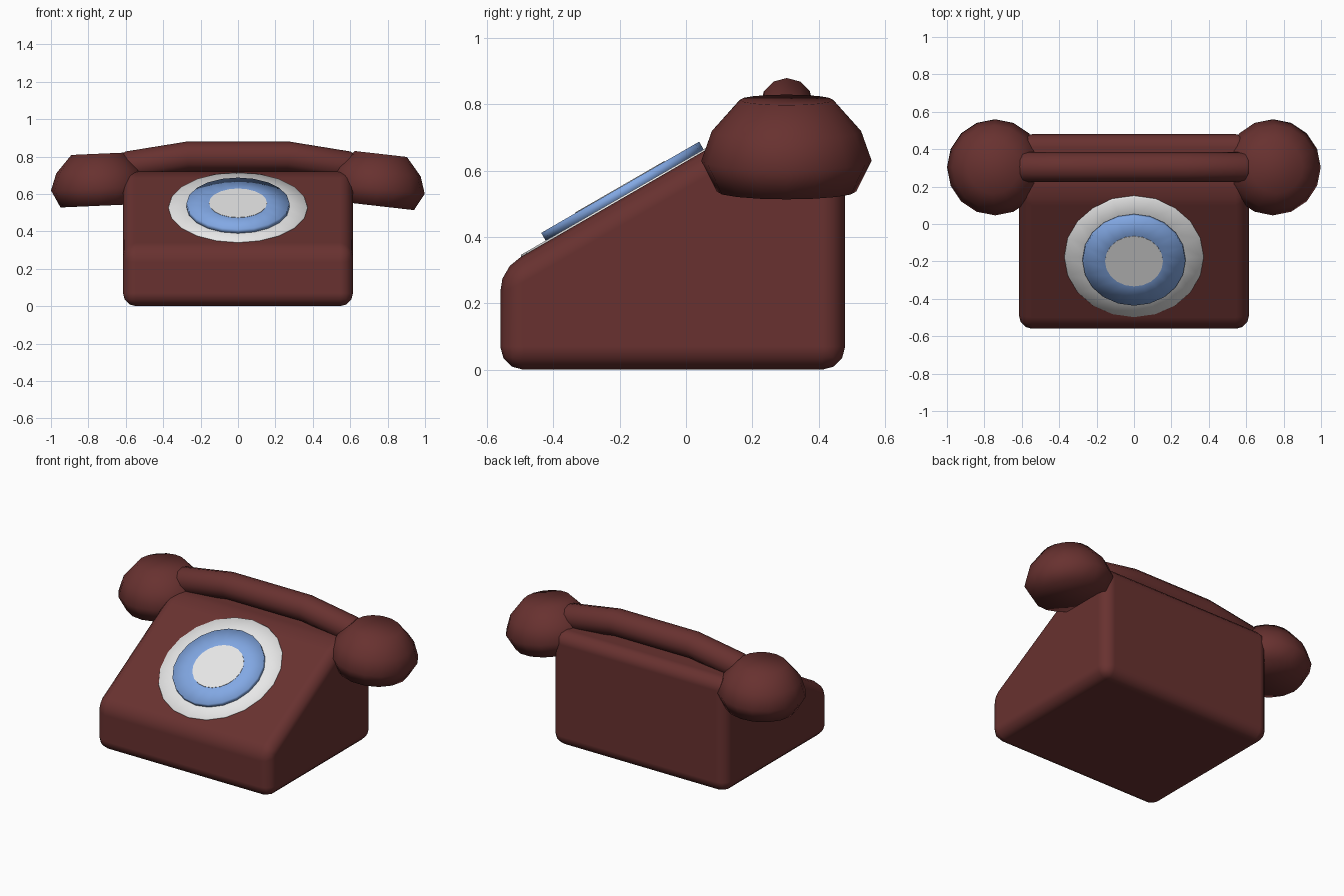
import bpy, bmesh, math
from mathutils import Vector

cube = bpy.data.objects.get("Cube")
if cube:
    bpy.data.objects.remove(cube, do_unlink=True)


def material(name, rgb):
    m = bpy.data.materials.new(name)
    m.use_nodes = True
    m.diffuse_color = (*rgb, 1)
    m.node_tree.nodes["Principled BSDF"].inputs["Base Color"].default_value = (*rgb, 1)
    return m


maroon = material("maroon", (0.138, 0.031, 0.029))
blue = material("light_blue", (0.223, 0.392, 0.775))
white = material("off_white", (0.8, 0.8, 0.8))


def add_mesh(name, bm, mat, smooth=True):
    bmesh.ops.recalc_face_normals(bm, faces=bm.faces)
    mesh = bpy.data.meshes.new(name)
    bm.to_mesh(mesh)
    bm.free()
    mesh.materials.append(mat)
    for p in mesh.polygons:
        p.use_smooth = smooth
    obj = bpy.data.objects.new(name, mesh)
    bpy.context.collection.objects.link(obj)
    return obj


def lathe(name, profile, sides, mat, location, rotation, smooth=True):
    """Turn a (radius, height) profile around z and cap both ends."""
    bm = bmesh.new()
    rings = []
    for r, z in profile:
        angles = [2 * math.pi * i / sides for i in range(sides)]
        rings.append([bm.verts.new((r * math.cos(a), r * math.sin(a), z)) for a in angles])
    for low, high in zip(rings, rings[1:]):
        for i in range(sides):
            j = (i + 1) % sides
            bm.faces.new((low[i], low[j], high[j], high[i]))
    bm.faces.new(rings[0])
    bm.faces.new(rings[-1])
    obj = add_mesh(name, bm, mat, smooth)
    obj.location = location
    obj.rotation_euler = rotation
    return obj


# Wedge-shaped body: side profile extruded across x, edges rounded
side = [(-0.56, 0), (0.48, 0), (0.48, 0.72), (0.159, 0.72), (-0.56, 0.304)]
half_width = 0.615
bm = bmesh.new()
face = bm.faces.new([bm.verts.new((-half_width, y, z)) for y, z in side])
new = bmesh.ops.extrude_face_region(bm, geom=[face])["geom"]
moved = [v for v in new if isinstance(v, bmesh.types.BMVert)]
bmesh.ops.translate(bm, verts=moved, vec=(2 * half_width, 0, 0))
body = add_mesh("body", bm, maroon)
bevel = body.modifiers.new("rounded_edges", "BEVEL")
bevel.width = 0.07
bevel.segments = 3
bevel.limit_method = "ANGLE"
bevel.angle_limit = math.radians(20)
bevel.harden_normals = True

# Dial on the slope: backing plate, raised ring and centre label
tilt = (math.radians(30), 0, 0)
normal = Vector((0, -math.sin(tilt[0]), math.cos(tilt[0])))
lathe("dial_plate", [(0.375, -0.004), (0.37, 0.005), (0.25, 0.005)], 20, white,
      (0, -0.175, 0.527), tilt)
dial_centre = Vector((0, -0.1825, 0.5225))
lathe("dial_ring", [(0.275, 0), (0.275, 0.032), (0.155, 0.032)], 20, blue,
      dial_centre, tilt)
lathe("dial_label", [(0.155, 0), (0.155, 0.002)], 20, white,
      dial_centre + normal * 0.032, tilt, smooth=False)

# Earpiece and mouthpiece: faceted domes, each tipped outwards
dome = [(0.21, -0.093), (0.257, 0), (0.225, 0.09), (0.14, 0.185)]
for name, x, lean in (("earpiece", -0.743, -2.5), ("mouthpiece", 0.743, 6.5)):
    lathe(name, dome, 16, maroon, (x, 0.303, 0.63), (0, math.radians(lean), 0))

# Handle: bent tube with rounded ends
half_path = [(0.27, 0.80, 1), (0.59, 0.748, 1), (0.613, 0.744, 0.85), (0.628, 0.742, 0.5)]
path = [(-x, z, r) for x, z, r in reversed(half_path)] + half_path
curve = bpy.data.curves.new("handle", "CURVE")
curve.dimensions = "3D"
curve.bevel_depth = 0.08
curve.bevel_resolution = 4
curve.use_fill_caps = True
spline = curve.splines.new("POLY")
spline.points.add(len(path) - 1)
for point, (x, z, r) in zip(spline.points, path):
    point.co = (x, 0.304, z, 1)
    point.radius = r
spline.use_smooth = True
curve.materials.append(maroon)
handle = bpy.data.objects.new("handle", curve)
bpy.context.collection.objects.link(handle)
bpy.ops.object.select_all(action="DESELECT")
handle.select_set(True)
bpy.context.view_layer.objects.active = handle
bpy.ops.object.convert(target="MESH")
bpy.ops.object.shade_smooth_by_angle(angle=math.radians(50))
